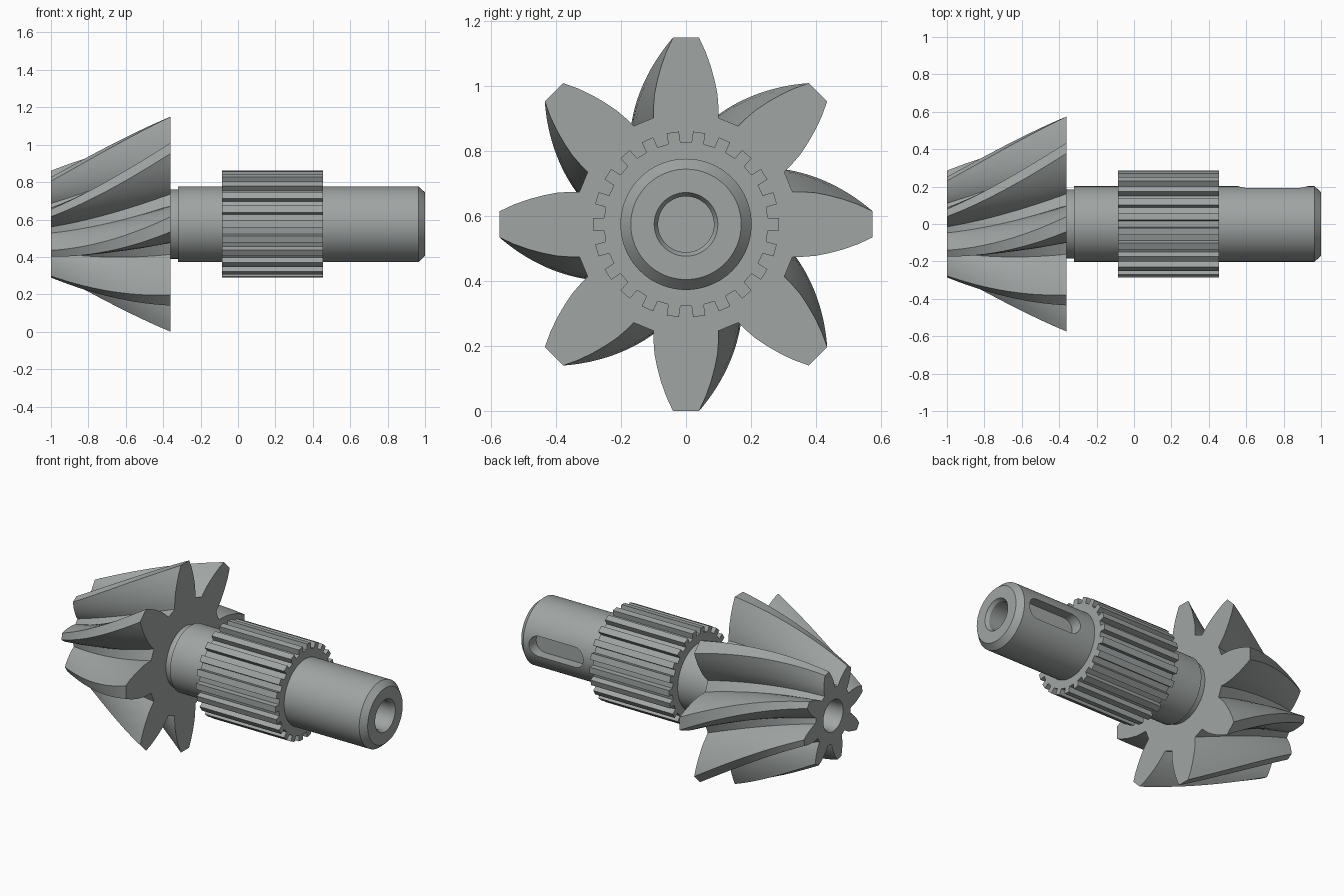
import bpy, bmesh
from math import sin, cos, pi, radians, log2, atan2, hypot

if "Cube" in bpy.data.objects:
    bpy.data.objects.remove(bpy.data.objects["Cube"])

AXIS_Z = 0.575  # height of the rotation axis, which runs along x

steel = bpy.data.materials.new("dark_steel")
steel.diffuse_color = (.35, .375, .37, 1)
steel.use_nodes = True
steel.node_tree.nodes["Principled BSDF"].inputs["Base Color"].default_value = steel.diffuse_color


def finish(name, bm):
    bmesh.ops.remove_doubles(bm, verts=bm.verts, dist=1e-5)
    bmesh.ops.recalc_face_normals(bm, faces=bm.faces)
    mesh = bpy.data.meshes.new(name)
    bm.to_mesh(mesh)
    bm.free()
    mesh.materials.append(steel)
    obj = bpy.data.objects.new(name, mesh)
    bpy.context.collection.objects.link(obj)
    obj.location.z = AXIS_Z
    return obj


def loft(name, rings, caps=True):
    """Skin a list of closed point rings."""
    bm = bmesh.new()
    rows = [[bm.verts.new(p) for p in ring] for ring in rings]
    n = len(rows[0])
    for a, b in zip(rows, rows[1:]):
        for i in range(n):
            j = (i + 1) % n
            bm.faces.new((a[i], a[j], b[j], b[i]))
    if caps:
        bm.faces.new(rows[0])
        bm.faces.new(rows[-1])
    return finish(name, bm)


def lathe(name, profile, n=80):
    """Revolve (x, radius) points, starting and ending on the axis."""
    rings = [[(x, r * cos(2 * pi * i / n), r * sin(2 * pi * i / n)) for i in range(n)]
             for x, r in profile]
    return loft(name, rings, caps=False)


def activate(obj):
    bpy.ops.object.select_all(action='DESELECT')
    obj.select_set(True)
    bpy.context.view_layer.objects.active = obj


def cut(obj, cutter):
    cutter.hide_render = True
    mod = obj.modifiers.new("cut", 'BOOLEAN')
    mod.operation, mod.solver, mod.object = 'DIFFERENCE', 'EXACT', cutter
    activate(obj)
    bpy.ops.object.modifier_apply(modifier=mod.name)
    bpy.data.objects.remove(cutter)


def toothed_outline(count, half_tooth):
    """Polar outline from one tooth's (radial, half width) flank, root to tip."""
    tooth = [(d, -w) for d, w in half_tooth] + [(d, w) for d, w in reversed(half_tooth)]
    return [(hypot(d, w), atan2(w, d) + 2 * pi * k / count)
            for k in range(count) for d, w in tooth]


def section(outline, x, scale=1.0, turn=0.0):
    return [(x, scale * r * cos(a + turn), scale * r * sin(a + turn)) for r, a in outline]


# Spiral bevel pinion: tooth outline shrinks and twists toward the small end
flank = [(.328, .1), (.36, .1), (.40, .097), (.44, .089), (.485, .077), (.53, .061), (.575, .04)]
outline = toothed_outline(8, flank)
STEPS = 28
rings = []
for i in range(STEPS + 1):
    t = i / STEPS
    scale = 1 - 0.5 * t
    turn = radians(16.5) * (t - log2(scale))
    rings.append(section(outline, -0.36 - 0.64 * t, scale, turn))
gear = loft("bevel_gear", rings)
cut(gear, lathe("gear_bore", [(-1.02, 0), (-1.02, .105), (-.98, .087), (-.7, .087), (-.7, 0)]))

# Shaft with neck, end chamfer and countersunk blind bore
shaft = lathe("shaft", [(-.37, 0), (-.37, .185), (-.32, .185), (-.32, .202), (.965, .202),
                        (1, .17), (1, .098), (.98, .086), (.7, .086), (.7, 0)])

# Keyway: round-ended slot on the +y side
R, X0, X1 = .062, .62, .865
slot = [(X1 + R * cos(a), R * sin(a)) for a in (-pi / 2 + pi * i / 16 for i in range(17))]
slot += [(X0 - R * cos(a), -R * sin(a)) for a in (-pi / 2 + pi * i / 16 for i in range(17))]
cut(shaft, loft("keyway", [[(x, y, z) for x, z in slot] for y in (.13, .3)]))

# Splined collar
spline = toothed_outline(22, [(.252, .019), (.286, .019)])
collar = loft("splined_collar", [section(spline, -.085), section(spline, .455)])

for obj in (gear, shaft, collar):
    activate(obj)
    bpy.ops.object.shade_smooth_by_angle(angle=radians(25))
